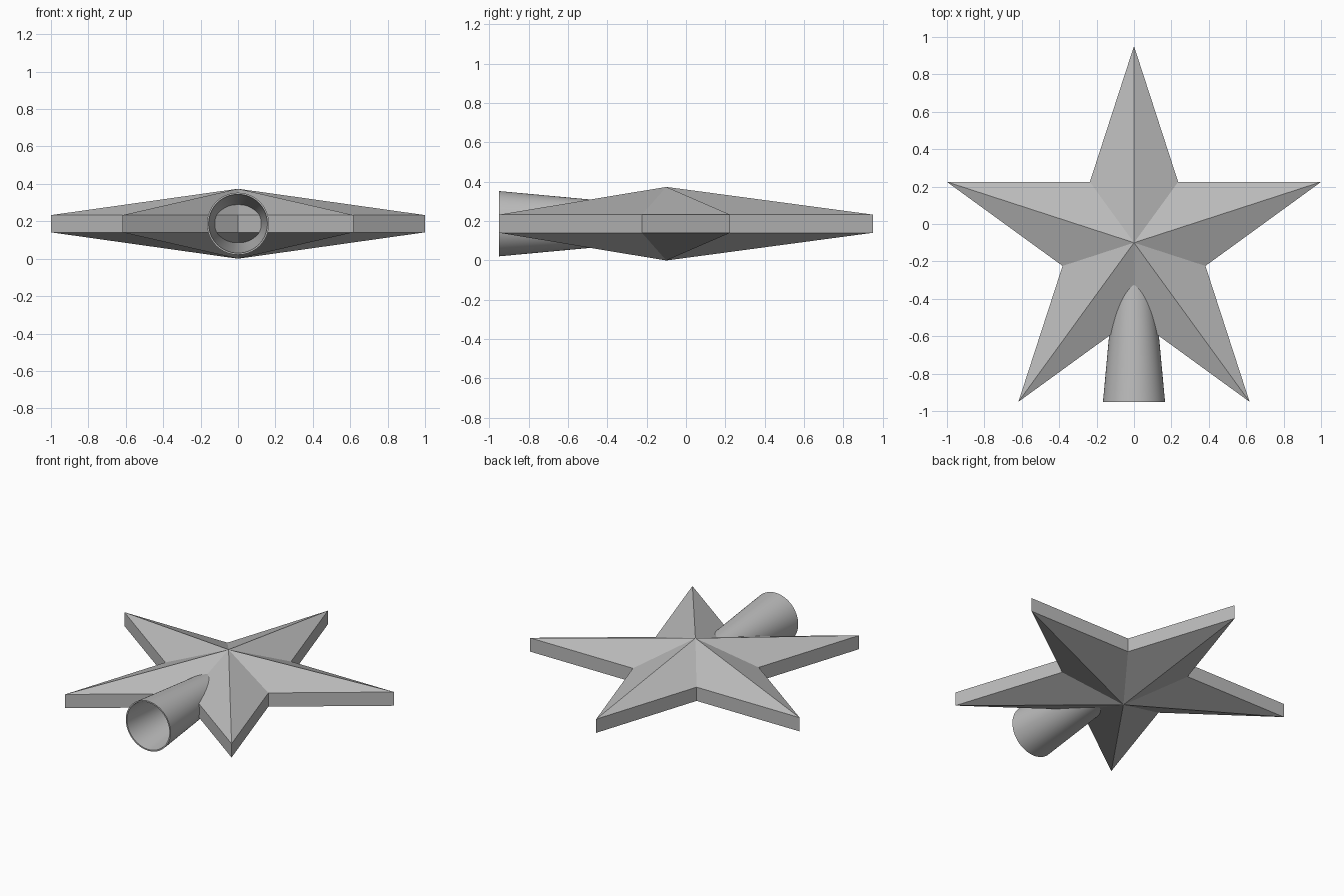
import bpy, bmesh
from math import sin, cos, pi, radians

cube = bpy.data.objects.get("Cube")
if cube:
    bpy.data.objects.remove(cube, do_unlink=True)

CENTRE_Y, MID_Z = -0.1, 0.187
OUTER, INNER = 1.0515, 0.4016      # tip and notch radii
EDGE, PEAK = 0.046, 0.187          # half thickness at rim and centre

grey = bpy.data.materials.new("plain grey")
grey.use_nodes = True
grey.diffuse_color = (0.5, 0.5, 0.5, 1)
grey.node_tree.nodes["Principled BSDF"].inputs["Base Color"].default_value = (0.5, 0.5, 0.5, 1)


def finish(name, bm):
    bmesh.ops.recalc_face_normals(bm, faces=bm.faces)
    mesh = bpy.data.meshes.new(name)
    bm.to_mesh(mesh)
    bm.free()
    mesh.materials.append(grey)
    obj = bpy.data.objects.new(name, mesh)
    bpy.context.collection.objects.link(obj)
    return obj


# Faceted star: vertical rim band with a shallow pyramid above and below
bm = bmesh.new()
rings = []
for side in (1, -1):
    ring = []
    for i in range(10):
        r = INNER if i % 2 else OUTER
        a = pi / 2 + i * pi / 5
        ring.append(bm.verts.new((r * cos(a), CENTRE_Y + r * sin(a), MID_Z + side * EDGE)))
    apex = bm.verts.new((0, CENTRE_Y, MID_Z + side * PEAK))
    for i in range(10):
        bm.faces.new((ring[i], ring[(i + 1) % 10], apex))
    rings.append(ring)
top, low = rings
for i in range(10):
    j = (i + 1) % 10
    bm.faces.new((top[i], low[i], low[j], top[j]))
finish("star_body", bm)

# Hollow tapered socket: closed wall profile (radius, y) spun about the y axis
profile = [(0.166, -0.951), (0.101, -0.25), (0.093, -0.25), (0.157, -0.951)]
SEGMENTS = 64
bm = bmesh.new()
loops = [[bm.verts.new((r * cos(2 * pi * k / SEGMENTS), y, MID_Z + r * sin(2 * pi * k / SEGMENTS)))
          for k in range(SEGMENTS)] for r, y in profile]
for n, a in enumerate(loops):
    b = loops[(n + 1) % len(loops)]
    for k in range(SEGMENTS):
        m = (k + 1) % SEGMENTS
        bm.faces.new((a[k], a[m], b[m], b[k]))
socket = finish("mounting_socket", bm)

bpy.ops.object.select_all(action="DESELECT")
socket.select_set(True)
bpy.context.view_layer.objects.active = socket
bpy.ops.object.shade_smooth_by_angle(angle=radians(30))
